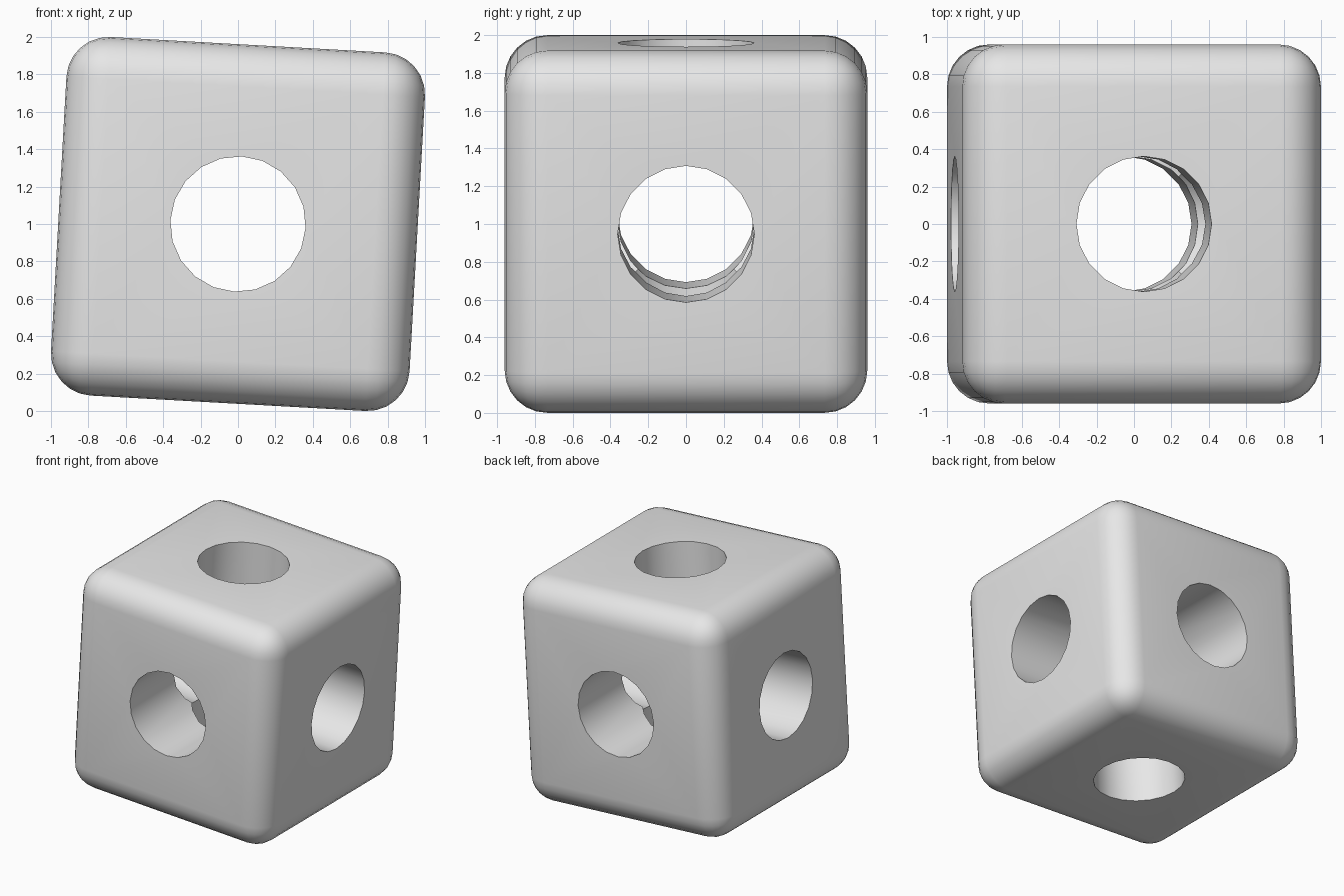
import bpy
from math import radians, pi

HALF = 0.96          # half the cube's width
ROUND = 0.225        # edge rounding radius
HOLE = 0.362         # hole radius
SIDES = 20           # sides of each hole

cube = bpy.data.objects.get("Cube")
if cube:
    bpy.data.objects.remove(cube, do_unlink=True)

# Plain grey material
grey = bpy.data.materials.new("light grey")
grey.use_nodes = True
colour = (0.8, 0.8, 0.8, 1)
grey.diffuse_color = colour
grey.node_tree.nodes["Principled BSDF"].inputs["Base Color"].default_value = colour

# Rounded block
bpy.ops.mesh.primitive_cube_add(size=2 * HALF)
block = bpy.context.object
block.name = "drilled_block"
block.data.materials.append(grey)
bevel = block.modifiers.new("rounding", "BEVEL")
bevel.width = ROUND
bevel.segments = 6

# Round cutters along the three axes
cutters = []
for axis, turn in (("x", (0, pi / 2, 0)), ("y", (pi / 2, 0, 0)), ("z", (0, 0, 0))):
    bpy.ops.mesh.primitive_cylinder_add(vertices=SIDES, radius=HOLE,
                                        depth=4 * HALF, rotation=turn)
    cutter = bpy.context.object
    cutter.name = "hole_cutter_" + axis
    cutter.hide_render = True
    cutter.data.materials.append(grey)
    cutters.append(cutter)
    cut = block.modifiers.new("hole_" + axis, "BOOLEAN")
    cut.operation = "DIFFERENCE"
    cut.solver = "EXACT"
    cut.object = cutter

# Apply the rounding and holes, then drop the cutters
bpy.ops.object.select_all(action="DESELECT")
block.select_set(True)
bpy.context.view_layer.objects.active = block
for name in [m.name for m in block.modifiers]:
    bpy.ops.object.modifier_apply(modifier=name)
for cutter in cutters:
    bpy.data.objects.remove(cutter, do_unlink=True)
bpy.ops.object.shade_smooth_by_angle(angle=radians(30))

# Slight sideways tilt, resting on the ground
block.rotation_euler = (0, radians(3.2), 0)
block.location = (0, 0, 1)
